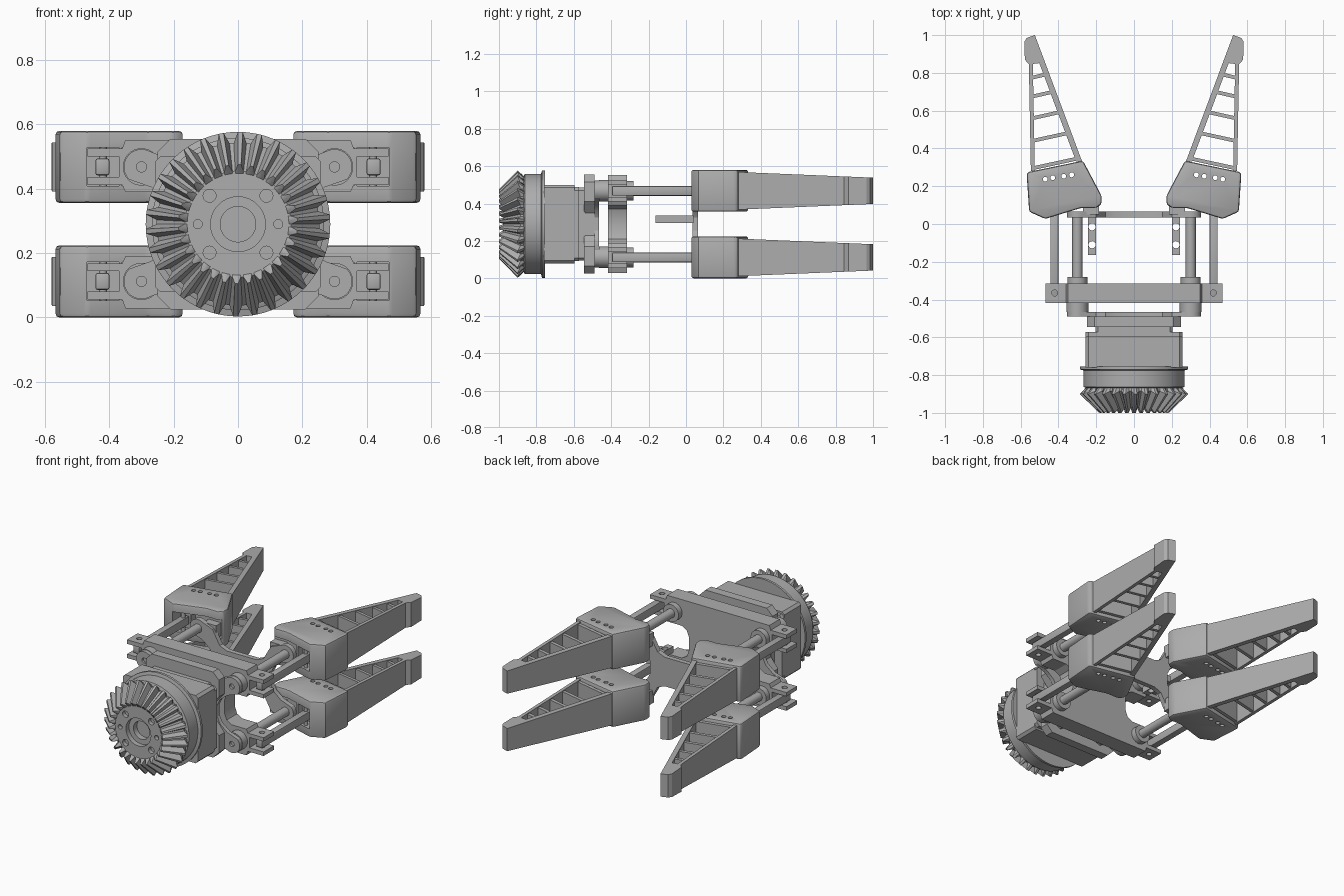
import bpy, bmesh, math
from mathutils import Matrix, Vector

if "Cube" in bpy.data.objects:
    bpy.data.objects.remove(bpy.data.objects["Cube"])

grey = bpy.data.materials.new("machined grey")
grey.use_nodes = True
grey.diffuse_color = (0.42, 0.42, 0.42, 1)
grey.node_tree.nodes["Principled BSDF"].inputs["Base Color"].default_value = (0.42, 0.42, 0.42, 1)

MID = 0.29                      # height of the main axis
ROD_X, ARM = 0.3, 0.178         # guide rod offsets from the axis


def finish(name, bm):
    bmesh.ops.recalc_face_normals(bm, faces=bm.faces)
    mesh = bpy.data.meshes.new(name)
    bm.to_mesh(mesh)
    bm.free()
    mesh.materials.append(grey)
    ob = bpy.data.objects.new(name, mesh)
    bpy.context.scene.collection.objects.link(ob)
    return ob


def prism(name, pts, lo, hi, axis="z", bevel=0):
    """Extrude an outline: (x, y) along z, or (x, z) along y."""
    bm = bmesh.new()
    put = (lambda p, h: (p[0], p[1], h)) if axis == "z" else (lambda p, h: (p[0], h, p[1]))
    a = [bm.verts.new(put(p, lo)) for p in pts]
    b = [bm.verts.new(put(p, hi)) for p in pts]
    bm.faces.new(a)
    bm.faces.new(b)
    for i in range(len(a)):
        j = (i + 1) % len(a)
        bm.faces.new((a[i], a[j], b[j], b[i]))
    bmesh.ops.recalc_face_normals(bm, faces=bm.faces)
    if bevel:
        bmesh.ops.bevel(bm, geom=bm.edges[:], offset=bevel, segments=2, profile=0.5, affect="EDGES")
    return finish(name, bm)


def box(name, x, y, z, bevel=0):
    return prism(name, [(x[0], y[0]), (x[1], y[0]), (x[1], y[1]), (x[0], y[1])], *z, bevel=bevel)


def cylinder(name, start, end, r, sides=32):
    a, b = Vector(start), Vector(end)
    bm = bmesh.new()
    turn = (b - a).to_track_quat("Z", "Y").to_matrix().to_4x4()
    bmesh.ops.create_cone(bm, cap_ends=True, segments=sides, radius1=r, radius2=r,
                          depth=(b - a).length, matrix=Matrix.Translation((a + b) / 2) @ turn)
    return finish(name, bm)


def lathe(name, rings, count):
    """Spin rings about the main axis; a ring is a function of step giving (radius, y)."""
    bm = bmesh.new()
    grid = []
    for ring in rings:
        row = []
        for i in range(count):
            r, y = ring(i)
            t = math.tau * i / count
            row.append(bm.verts.new((r * math.cos(t), y, MID + r * math.sin(t))))
        grid.append(row)
    for a, b in zip(grid, grid[1:]):
        for i in range(count):
            j = (i + 1) % count
            bm.faces.new((a[i], a[j], b[j], b[i]))
    bm.faces.new(grid[0])
    bm.faces.new(grid[-1])
    return finish(name, bm)


def cut(ob, cutters):
    for c in cutters:
        mod = ob.modifiers.new("cut", "BOOLEAN")
        mod.operation, mod.object, mod.solver = "DIFFERENCE", c, "EXACT"
    bpy.context.view_layer.update()
    done = ob.evaluated_get(bpy.context.evaluated_depsgraph_get())
    mesh = bpy.data.meshes.new_from_object(done)
    ob.modifiers.clear()
    ob.data = mesh
    for c in cutters:
        bpy.data.objects.remove(c)


def mirrored(quarter):
    """Complete a symmetric outline from its +x, upper quarter (side to top)."""
    half = quarter + [(-x, z) for x, z in reversed(quarter)]
    return [(x, MID + z) for x, z in half + [(-x, -z) for x, z in half]]


def four_arm_plate(name, lo, hi, waist, dip, r=0.055):
    arc = [(ROD_X + r * math.cos(math.radians(a)), ARM + r * math.sin(math.radians(a)))
           for a in range(-45, 121, 15)]
    sides = [(waist, 0.035), (waist + 0.02, 0.075), (waist + 0.07, 0.115)]
    top = [(0.2, ARM + 0.02), (0.15, dip + 0.02), (0.1, dip)]
    return prism(name, mirrored(sides + arc + top), lo, hi, "y")


# Bevel gear
def ring(tip, root):
    return lambda i: tip if i % 4 in (1, 2) else root


def plain(r, y):
    return lambda i: (r, y)


gear = lathe("bevel_gear", [
    plain(0.03, -0.91), plain(0.055, -0.91), plain(0.055, -0.945), plain(0.085, -0.945),
    plain(0.085, -0.975), plain(0.158, -0.975), ring((0.185, -1.0), (0.165, -0.975)),
    ring((0.287, -0.9), (0.253, -0.885)), plain(0.25, -0.86)], 120)
bolts = []
for deg, r in [(45, 0.02), (135, 0.02), (225, 0.02), (315, 0.02), (0, 0.014), (180, 0.014)]:
    x, z = 0.125 * math.cos(math.radians(deg)), MID + 0.125 * math.sin(math.radians(deg))
    bolts.append(cylinder("bolt_cutter", (x, -1.1, z), (x, -0.95, z), r, 20))
cut(gear, bolts)

# Bearing drum, drive block and spacers
lathe("bearing_drum", [plain(r, y) for r, y in [
    (0.25, -0.87), (0.268, -0.862), (0.268, -0.775), (0.287, -0.77), (0.287, -0.755), (0.2, -0.755)]], 64)
prism("drive_block", mirrored([(0.257, 0.195), (0.242, 0.21)]), -0.76, -0.595, "y")
prism("block_rear", mirrored([(0.257, 0.18), (0.24, 0.198)]), -0.595, -0.572, "y")
prism("block_step", mirrored([(0.205, 0.18), (0.19, 0.195)]), -0.572, -0.54, "y")
front_plate = prism("front_plate", mirrored(
    [(0.2, 0.06), (0.25, 0.12), (0.25, 0.225), (0.21, 0.265)]), -0.545, -0.49, "y")
back_plate = four_arm_plate("rod_mount_plate", -0.49, -0.465, 0.2, 0.2)
cut(back_plate, [cylinder("screw_cutter", (sx * ROD_X, -0.52, MID + sz * ARM),
                          (sx * ROD_X, -0.475, MID + sz * ARM), 0.016, 16)
                 for sx in (-1, 1) for sz in (-1, 1)])

# Sliding crosshead with forked ends
crosshead = prism("crosshead", mirrored(
    [(0.2, 0.04), (0.215, 0.08), (0.25, 0.1), (0.35, 0.1), (0.36, 0.122), (0.468, 0.122),
     (0.468, 0.235), (0.36, 0.235), (0.35, 0.262)]), -0.418, -0.315, "y")
slots = []
for sx in (-1, 1):
    slots.append(cylinder("pin_cutter", (sx * 0.42, -0.365, -0.2), (sx * 0.42, -0.365, 0.8), 0.016, 16))
    for sz in (-1, 1):
        zc = MID + sz * ARM
        slots.append(box("fork_cutter", sorted((sx * 0.37, sx * 0.6)), (-0.5, -0.2), (zc - 0.032, zc + 0.032)))
cut(crosshead, slots)

# Far plate with two drilled tabs
four_arm_plate("end_plate", 0.035, 0.065, 0.2, 0.09)
for side, sx in (("left", 1), ("right", -1)):
    tab = box("sensor_tab_" + side, sorted((sx * 0.2, sx * 0.243)), (-0.163, 0.04), (0.295, 0.335))
    cut(tab, [cylinder("tab_cutter", (sx * 0.222, y, 0.2), (sx * 0.222, y, 0.4), 0.019, 16)
              for y in (-0.11, -0.015)])


def finger_piece(name, pts, sx, zc, inset=0):
    """Plan outline whose height shrinks toward the fingertip."""
    ob = prism(name, [(sx * x, y) for x, y in pts], -1, 1)
    for v in ob.data.vertices:
        half = 0.098 - (v.co.y - 0.34) * 0.042 - inset
        v.co.z = zc + half * v.co.z
    return ob


def pad_x(y):
    return 0.278 + (y - 0.34) * 0.374


# Rods, links and fingers, one set per corner
for side, sx in (("left", 1), ("right", -1)):
    for level, sz in (("upper", 1), ("lower", -1)):
        tag = "_" + level + "_" + side
        zc = MID + sz * ARM
        rx = sx * ROD_X
        cylinder("guide_rod" + tag, (rx, -0.47, zc), (rx, 0.04, zc), 0.027)
        cylinder("rear_bushing" + tag, (rx, -0.465, zc), (rx, -0.418, zc), 0.058)
        cylinder("front_bushing" + tag, (rx, -0.32, zc), (rx, -0.28, zc), 0.053)
        box("push_link" + tag, sorted((sx * 0.4, sx * 0.443)), (-0.395, 0.095), (zc - 0.026, zc + 0.026), 0.006)
        cylinder("link_pin" + tag, (sx * 0.42, 0.065, zc - 0.11), (sx * 0.42, 0.065, zc + 0.11), 0.012, 16)
        box("pivot_lug" + tag, sorted((sx * 0.185, sx * 0.27)), (0.05, 0.125), (zc - 0.04, zc + 0.04))

        # Knuckle: bevelled housing with slots and adjustment holes
        outline = [(0.27, 0.335), (0.562, 0.275), (0.568, 0.26), (0.555, 0.065), (0.47, 0.027), (0.28, 0.085),
                   (0.2, 0.085), (0.172, 0.105), (0.172, 0.15)]
        knuckle = prism("knuckle" + tag, [(sx * x, y) for x, y in outline], zc - 0.112, zc + 0.112, bevel=0.012)
        cuts = [box("link_cutter", sorted((sx * 0.37, sx * 0.47)), (-0.1, 0.11), (zc - 0.06, zc + 0.06)),
                box("lug_cutter", sorted((sx * 0.1, sx * 0.36)), (-0.1, 0.1), (zc - 0.06, zc + 0.06))]
        for x, y in [(0.33, 0.26), (0.372, 0.253), (0.43, 0.245), (0.47, 0.237)]:
            cuts.append(cylinder("hole_cutter", (sx * x, y, zc - 0.3), (sx * x, y, zc + 0.3), 0.013, 16))
        cut(knuckle, cuts)

        # Finger: pad, outer strip, solid tip and slanted rungs
        finger_piece("finger_pad" + tag, [(pad_x(0.33), 0.33), (pad_x(0.33) + 0.032, 0.33),
                     (pad_x(0.9) + 0.032, 0.9), (pad_x(0.9), 0.9)], sx, zc)
        finger_piece("finger_strip" + tag, [(0.525, 0.28), (0.546, 0.28), (0.557, 0.87), (0.536, 0.87)], sx, zc)
        finger_piece("finger_tip" + tag, [(pad_x(0.855), 0.855), (0.556, 0.845), (0.578, 0.87), (0.58, 0.965),
                     (0.568, 0.985), (0.525, 1.0)], sx, zc)
        for n, y in enumerate((0.765, 0.665, 0.55, 0.43, 0.285)):
            inner = (y + 0.225 * (0.535 - pad_x(y)) * 0.85)
            xi = pad_x(inner) + 0.015
            finger_piece("finger_rung_%d" % (n + 1) + tag, [(0.538, y), (0.538, y + 0.02),
                         (xi, inner + 0.02), (xi, inner)], sx, zc, 0.006)

# Smooth round parts, keep edges crisp
for ob in bpy.context.scene.objects:
    ob.select_set(ob.type == "MESH")
bpy.context.view_layer.objects.active = gear
bpy.ops.object.shade_smooth_by_angle(angle=math.radians(25))
